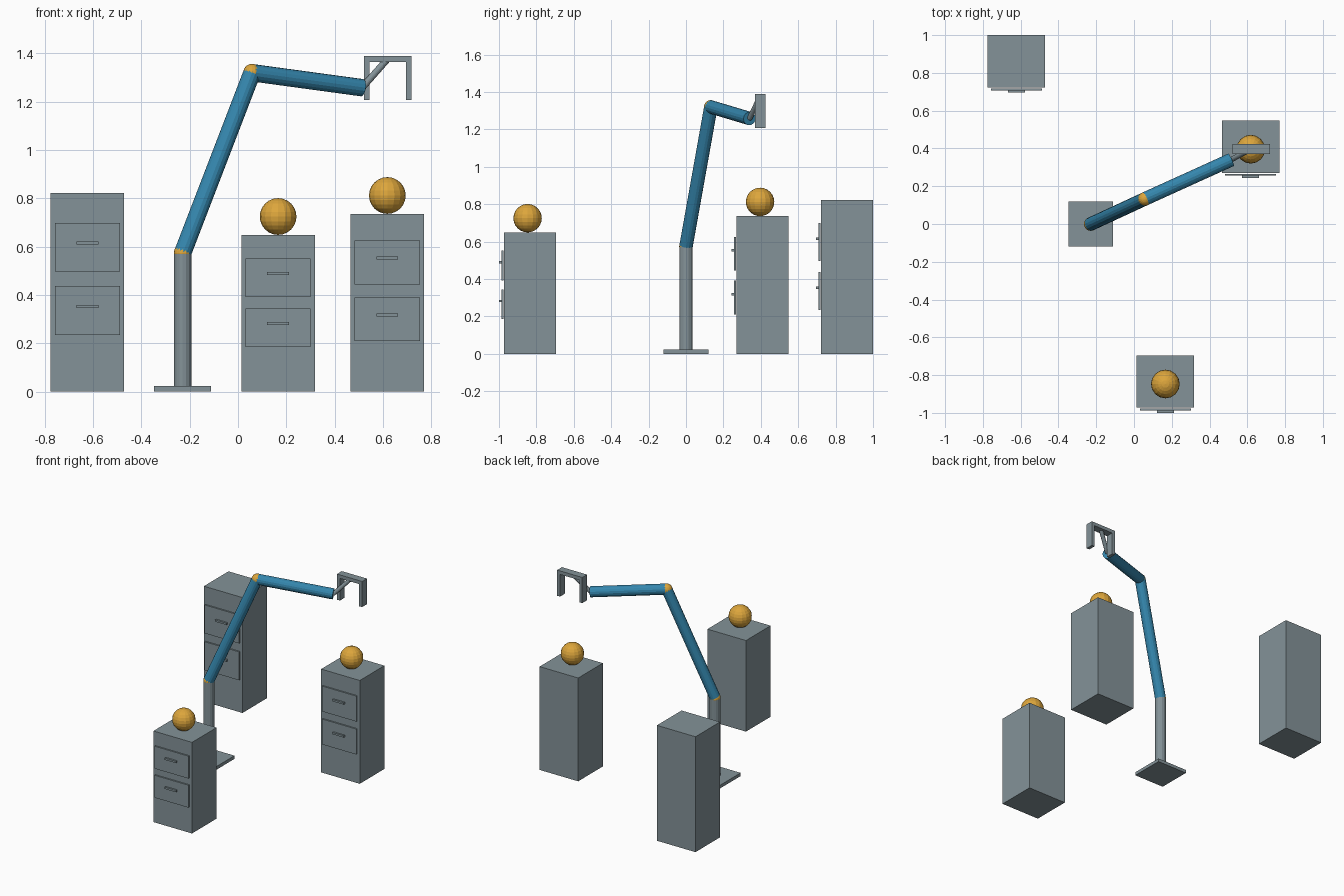
import bpy
from mathutils import Vector

if "Cube" in bpy.data.objects:
    bpy.data.objects.remove(bpy.data.objects["Cube"])


def material(name, rgb):
    m = bpy.data.materials.new(name)
    m.diffuse_color = (*rgb, 1)
    m.use_nodes = True
    m.node_tree.nodes["Principled BSDF"].inputs["Base Color"].default_value = m.diffuse_color
    return m


GREY = material("steel grey", (0.23, 0.29, 0.315))
BLUE = material("arm blue", (0.035, 0.24, 0.42))
GOLD = material("gold", (0.72, 0.38, 0.045))


def finish(name, mat):
    ob = bpy.context.object
    ob.name = name
    ob.data.materials.append(mat)
    return ob


def box(name, lo, hi, mat=GREY):
    lo, hi = Vector(lo), Vector(hi)
    bpy.ops.mesh.primitive_cube_add(size=1, location=(lo + hi) / 2)
    bpy.context.object.scale = hi - lo
    return finish(name, mat)


def ball(name, centre, r, segments=16, rings=12):
    bpy.ops.mesh.primitive_uv_sphere_add(segments=segments, ring_count=rings,
                                         radius=r, location=centre)
    return finish(name, GOLD)


def rod(name, a, b, r, mat, sides=16):
    a, b = Vector(a), Vector(b)
    bpy.ops.mesh.primitive_cylinder_add(vertices=sides, radius=r, depth=(b - a).length,
                                        location=(a + b) / 2)
    ob = finish(name, mat)
    ob.rotation_euler = (b - a).to_track_quat('Z', 'Y').to_euler()
    return ob


# Cabinets with two drawers each, and a ball on two of them
def cabinet(x, front, h, with_ball):
    box("cabinet_body", (x - 0.152, front, 0), (x + 0.152, front + 0.277, h))
    for k in (0.408, 0.727):
        z = k * h
        box("drawer_front", (x - 0.135, front - 0.015, z - 0.123 * h),
            (x + 0.135, front - 0.005, z + 0.123 * h))
        box("drawer_handle", (x - 0.045, front - 0.028, z + 0.011),
            (x + 0.045, front - 0.014, z + 0.024))
    if with_ball:
        ball("ball", (x, front + 0.125, h + 0.076), 0.076)


cabinet(-0.623, 0.723, 0.822, False)
cabinet(0.166, -0.972, 0.649, True)
cabinet(0.618, 0.271, 0.736, True)

# Pedestal
SHOULDER = (-0.229, 0, 0.574)
ELBOW = (0.058, 0.133, 1.32)
WRIST = (0.514, 0.34, 1.258)
box("base_plate", (-0.347, -0.119, 0), (-0.111, 0.119, 0.023))
rod("column", (-0.229, 0, 0.02), SHOULDER, 0.036, GREY)

# Arm segments and joints
ball("shoulder_joint", SHOULDER, 0.0365)
rod("upper_arm", SHOULDER, ELBOW, 0.036, BLUE)
ball("elbow_joint", ELBOW, 0.0365)
rod("forearm", ELBOW, WRIST, 0.036, BLUE)

# Gripper
rod("wrist_rod", WRIST, (0.62, 0.397, 1.378), 0.014, GREY)
box("gripper_bar", (0.521, 0.37, 1.365), (0.719, 0.424, 1.39))
for name, x in (("left_finger", 0.521), ("right_finger", 0.696)):
    box(name, (x, 0.37, 1.207), (x + 0.023, 0.424, 1.367))
